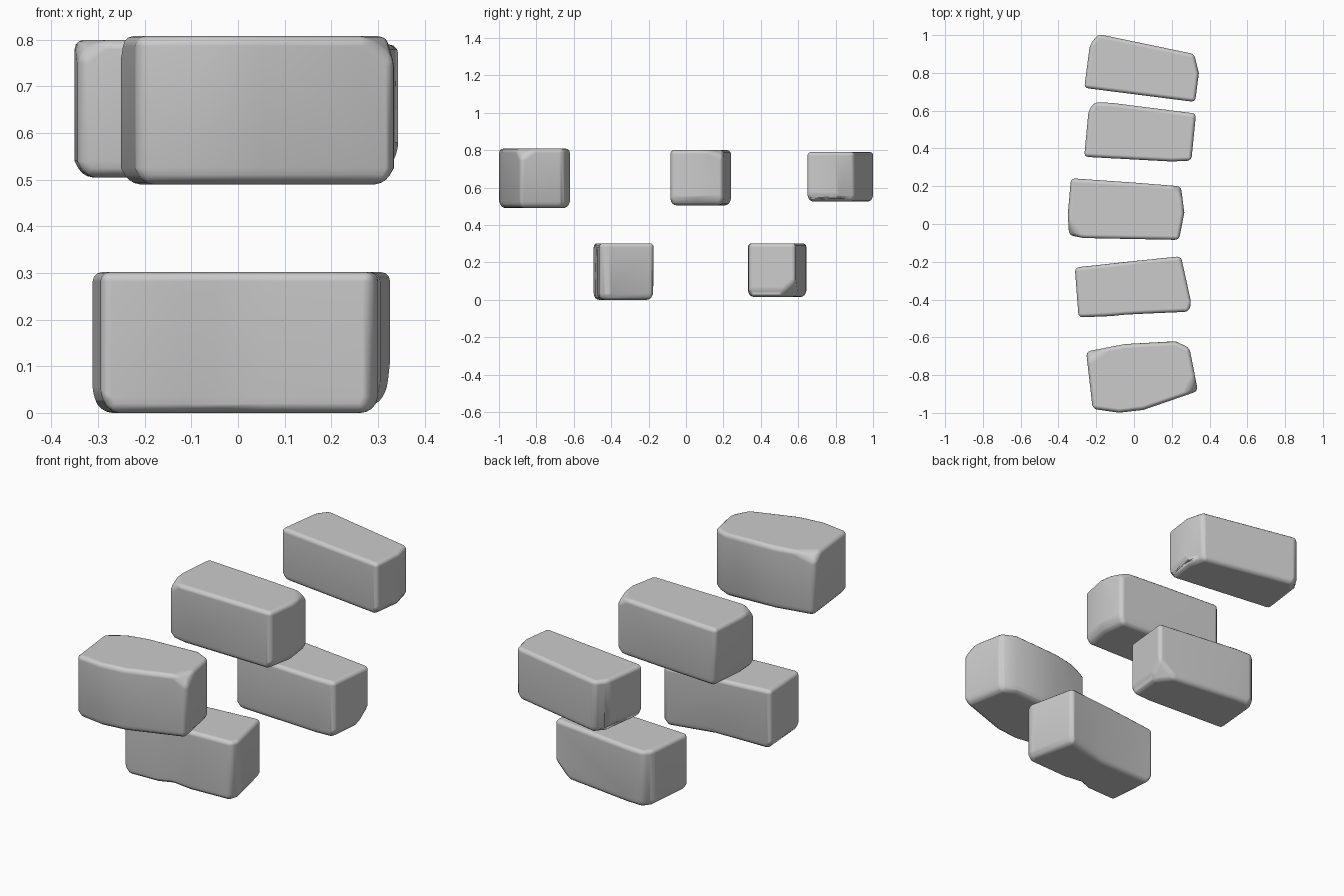
import bpy
import bmesh
from mathutils import Vector

cube = bpy.data.objects.get("Cube")
if cube:
    bpy.data.objects.remove(cube)

stone_mat = bpy.data.materials.new("stone_grey")
stone_mat.use_nodes = True
grey = (0.6, 0.6, 0.6, 1)
stone_mat.diffuse_color = grey
bsdf = stone_mat.node_tree.nodes["Principled BSDF"]
bsdf.inputs["Base Color"].default_value = grey
bsdf.inputs["Roughness"].default_value = 0.9


def stone(name, outline, bottom, top, chips=(), dents=()):
    """Loft a plan outline into a block, knock chips off it and round the edges."""
    bm = bmesh.new()
    centre = sum((Vector(p) for p in outline), Vector((0, 0))) / len(outline)
    levels = [(bottom, 0.93), (bottom + 0.035, 0.995), (top, 0.995)]
    rings = []
    for z, scale in levels:
        ring = []
        for p in outline:
            q = centre + (Vector(p) - centre) * scale
            ring.append(bm.verts.new((q.x, q.y, z)))
        rings.append(ring)
    # hollows in the lower part of a side
    for index, depth in dents:
        for ring in rings[:2]:
            ring[index].co.y += depth
    n = len(outline)
    for low, high in zip(rings, rings[1:]):
        for i in range(n):
            j = (i + 1) % n
            bm.faces.new((low[i], low[j], high[j], high[i]))
    bm.faces.new(rings[0])
    bm.faces.new(rings[-1])
    # broken corners
    for point, normal in chips:
        geom = bm.verts[:] + bm.edges[:] + bm.faces[:]
        cut = bmesh.ops.bisect_plane(bm, geom=geom, dist=0.0005, plane_co=point,
                                     plane_no=normal, clear_outer=True)
        rim = [e for e in cut["geom_cut"] if isinstance(e, bmesh.types.BMEdge)]
        bmesh.ops.holes_fill(bm, edges=rim, sides=0)
    bmesh.ops.recalc_face_normals(bm, faces=bm.faces[:])
    for face in bm.faces:
        face.smooth = True
    mesh = bpy.data.meshes.new(name)
    bm.to_mesh(mesh)
    bm.free()
    mesh.materials.append(stone_mat)
    obj = bpy.data.objects.new(name, mesh)
    bpy.context.collection.objects.link(obj)
    # worn edges
    bevel = obj.modifiers.new("worn_edges", "BEVEL")
    bevel.width = 0.022
    bevel.segments = 3
    bevel.limit_method = "ANGLE"
    bevel.angle_limit = 0.5
    bevel.harden_normals = True


# upper row
stone("front_upper_stone",
      [(-0.22, -0.98), (-0.08, -1.0), (0.05, -0.985), (0.34, -0.885),
       (0.295, -0.655), (0.22, -0.62), (-0.05, -0.635), (-0.255, -0.675)],
      0.49, 0.808,
      chips=[((0.315, -0.86, 0.79), (1, -0.5, 1)),
             ((-0.22, -0.69, 0.795), (-0.5, 0.7, 1))])
stone("middle_upper_stone",
      [(-0.345, -0.06), (-0.27, -0.075), (0.24, -0.085), (0.268, 0.06),
       (0.25, 0.20), (0.0, 0.22), (-0.335, 0.243), (-0.352, 0.05)],
      0.505, 0.80,
      chips=[((-0.32, -0.05, 0.785), (-0.8, -0.6, 1)),
             ((0.235, 0.18, 0.785), (0.7, 0.5, 1))])
stone("back_upper_stone",
      [(-0.265, 0.72), (0.325, 0.645), (0.345, 0.80), (0.32, 0.90),
       (-0.19, 1.006), (-0.235, 0.95)],
      0.525, 0.79)

# lower row
stone("front_lower_stone",
      [(-0.295, -0.495), (-0.12, -0.488), (-0.05, -0.482), (0.06, -0.475),
       (0.29, -0.465), (0.305, -0.42), (0.25, -0.17), (0.0, -0.193),
       (-0.315, -0.23)],
      0.0, 0.302,
      dents=[(2, 0.02), (7, -0.03)])
stone("back_lower_stone",
      [(-0.265, 0.355), (0.2, 0.33), (0.305, 0.335), (0.33, 0.585),
       (-0.12, 0.642), (-0.21, 0.645), (-0.242, 0.60)],
      0.015, 0.302,
      chips=[((0.295, 0.56, 0.05), (1, 0.8, -1))])
